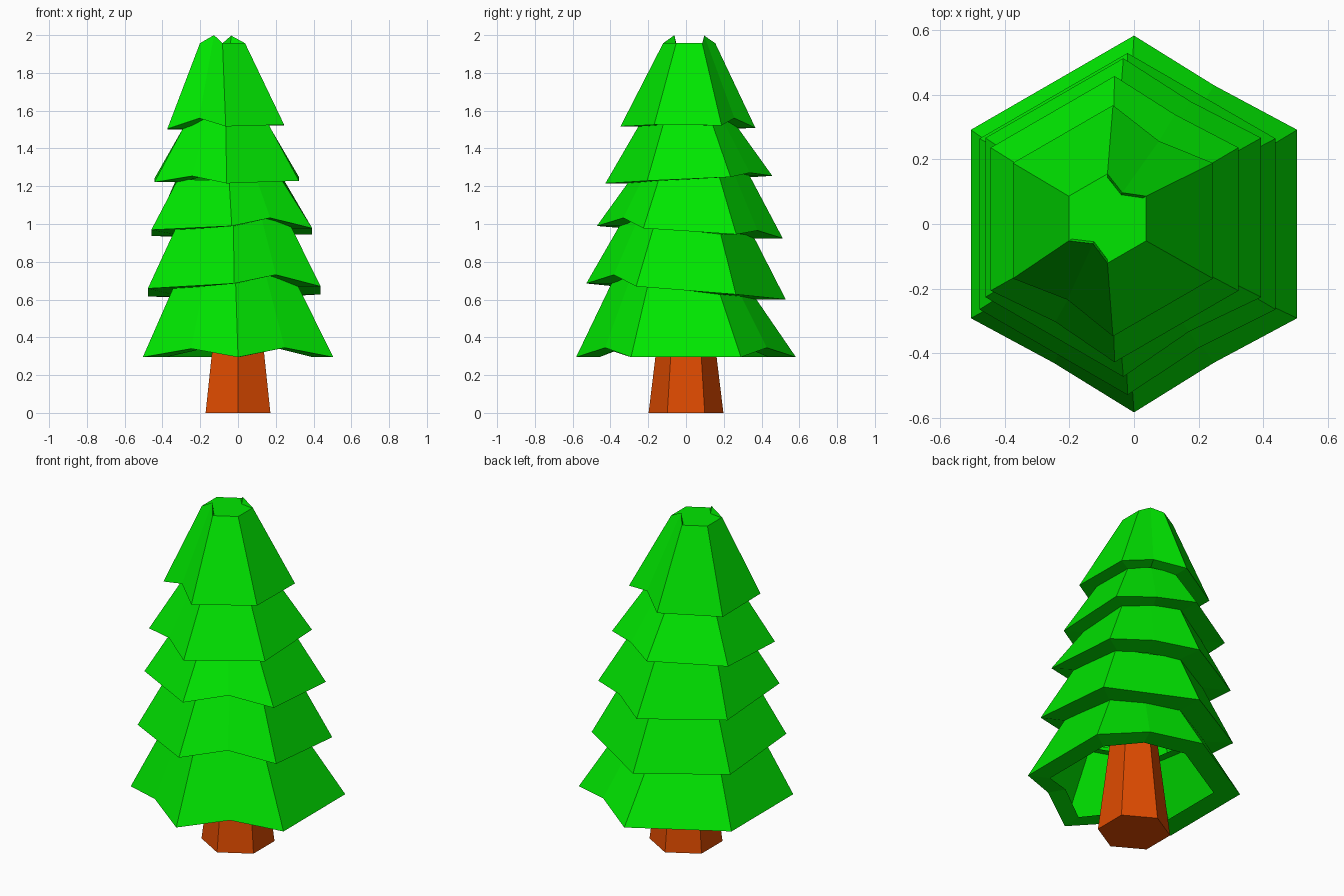
import bpy, bmesh
from math import sin, cos, radians
from mathutils import Vector

cube = bpy.data.objects.get("Cube")
if cube:
    bpy.data.objects.remove(cube)


def material(name, rgb):
    m = bpy.data.materials.new(name)
    m.use_nodes = True
    m.diffuse_color = (*rgb, 1)
    m.node_tree.nodes["Principled BSDF"].inputs["Base Color"].default_value = (*rgb, 1)
    return m


green = material("leaf green", (0.0, 0.8, 0.0))
brown = material("bark orange brown", (0.74, 0.07, 0.0))


def hexagon(cx, cy, z, r, tilt=(0, 0)):
    """Six corners, first one facing the front, tilted about the centre."""
    pts = []
    for k in range(6):
        a = radians(60 * k - 90)
        dx, dy = r * cos(a), r * sin(a)
        pts.append(Vector((cx + dx, cy + dy, z + tilt[0] * dx + tilt[1] * dy)))
    return pts


def notched(corners, lifts):
    """Add a midpoint on each notched side, pulled up and inward."""
    centre = sum(corners, Vector()) / 6
    ring = []
    for k, p in enumerate(corners):
        ring.append(p)
        if k in lifts:
            mid = (p + corners[(k + 1) % 6]) / 2
            inward = (centre - mid).normalized()
            pull = lifts[k] * (0.1 + 0.3 * centre.z)
            ring.append(mid + inward * pull + Vector((0, 0, lifts[k])))
    return ring


def shrink(ring, f, up=0):
    c = sum(ring, Vector()) / len(ring)
    return [Vector((c.x + (p.x - c.x) * f, c.y + (p.y - c.y) * f, p.z + up)) for p in ring]


def build(name, rings, mat, cap_start=False, cap_end=False):
    """Skin a stack of rings, optionally closing the ends."""
    bm = bmesh.new()
    loops = [[bm.verts.new(p) for p in ring] for ring in rings]
    for lo, hi in zip(loops, loops[1:]):
        n = len(lo)
        for i in range(n):
            j = (i + 1) % n
            bm.faces.new((lo[i], lo[j], hi[j], hi[i]))
    if cap_start:
        bm.faces.new(loops[0][::-1])
    if cap_end:
        bm.faces.new(loops[-1])
    me = bpy.data.meshes.new(name)
    bm.to_mesh(me)
    bm.free()
    me.materials.append(mat)
    ob = bpy.data.objects.new(name, me)
    bpy.context.collection.objects.link(ob)


# Trunk
build("trunk", [hexagon(0, 0, 0, 0.198), hexagon(0, 0, 0.6, 0.125)], brown, True, True)

# Foliage tiers: centre x, centre y, height, radius, tilt, lifted sides
FR, BR, FL = 0, 2, 5
tiers = [
    (0, 0, 0.295, 0.582, (0, 0), {FR: 0.05, BR: 0.05, FL: 0.045}),
    (-0.02, 0, 0.643, 0.528, (0.012, -0.08), {FR: 0.055}),
    (-0.033, 0.02, 0.957, 0.492, (0.01, -0.066), {FR: 0.05, BR: 0.03}),
    (-0.06, 0.015, 1.235, 0.442, (0.01, 0.045), {BR: 0.02, FL: 0.035}),
    (-0.065, 0.01, 1.513, 0.357, (0.035, -0.01), {BR: 0.045, FL: 0.05}),
]
for i, (x, y, z, r, tilt, lifts) in enumerate(tiers):
    rim = notched(hexagon(x, y, z, r, tilt), lifts)
    # Underside ledge, wider opening at the lowest tier
    rings = [shrink(rim, 0.64 if i else 0.77), rim]
    last = i == len(tiers) - 1
    if last:
        # Blunt tip with two raised flaps around a flat cap
        tip = notched(hexagon(-0.082, 0.017, 1.957, 0.138), {BR: 0.04, FL: 0.043})
        cap = shrink(tip, 0.92)
        for p in cap:
            p.z = 1.957
        rings += [tip, cap]
    else:
        nx, ny, nz, nr, nt, _ = tiers[i + 1]
        rings.append(shrink(notched(hexagon(nx, ny, nz, nr, nt), lifts), 0.71, 0.015))
    build(f"foliage_tier_{i + 1}", rings, green, cap_end=last)
